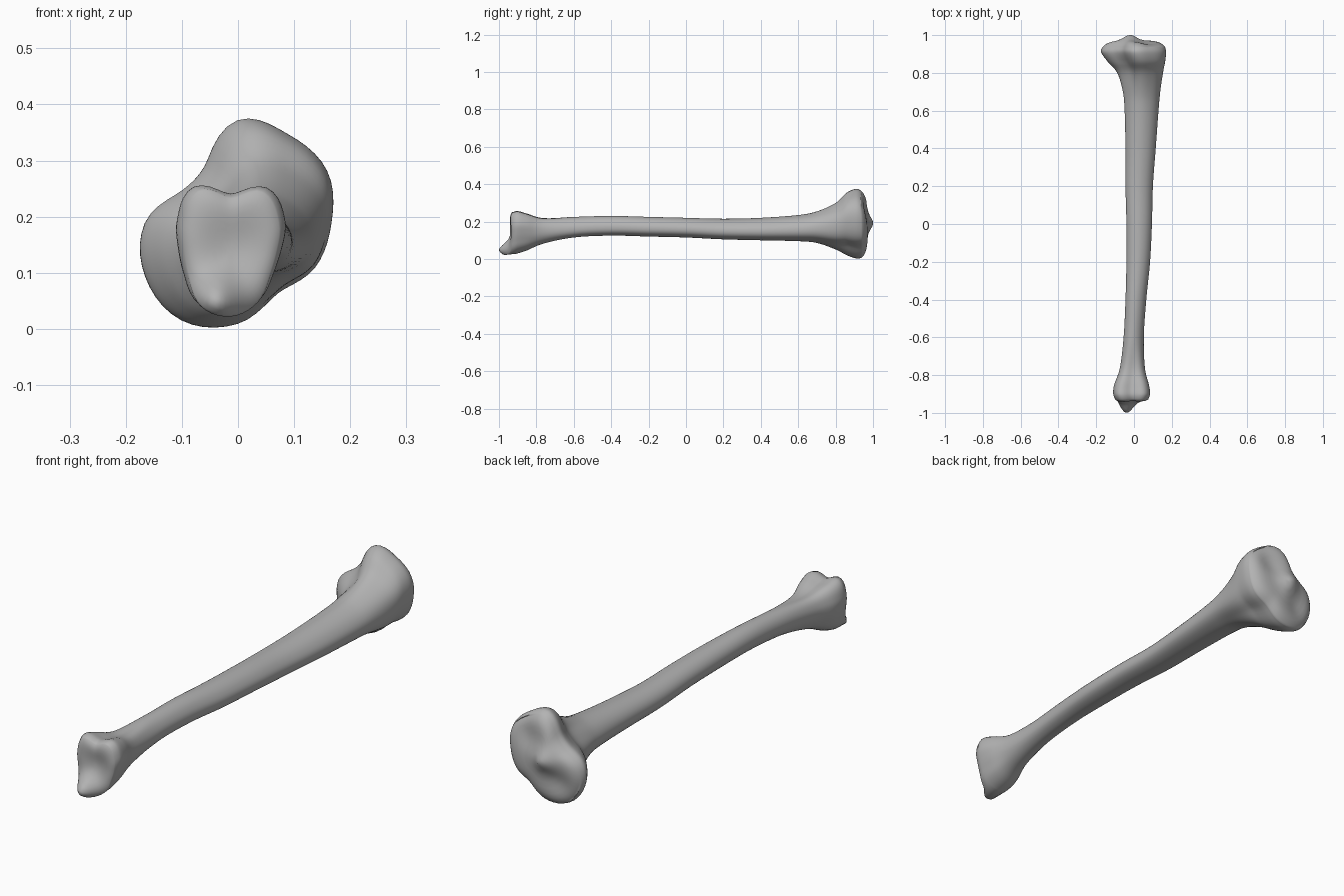
import bpy, bmesh, math

cube = bpy.data.objects.get("Cube")
if cube:
    bpy.data.objects.remove(cube, do_unlink=True)

SEGMENTS = 60
STEPS = 5

# Cross-section radii, every thirty degrees from +x towards +z
HEAD = [.168, .185, .182, .183, .117, .115, .165, .19, .2, .18, .145, .16]
SHAFT = [1, .93, .93, .97, 1, 1, .98, .95, .93, .92, .97, 1.05]
ANKLE = [.09, .11, .128, .1, .13, .108, .092, .095, .115, .117, .105, .088]

# Stations: y, x min, x max, z min, z max, blend (-1 ankle, 0 shaft, 1 head)
STATIONS = [
    (-.93, -.1, .076, .022, .25, -1),
    (-.9, -.11, .085, .03, .256, -1),
    (-.85, -.105, .08, .046, .243, -.9),
    (-.76, -.075, .06, .083, .22, -.5),
    (-.6, -.055, .052, .115, .225, 0),
    (-.4, -.045, .065, .125, .23, 0),
    (-.2, -.04, .085, .12, .225, 0),
    (0, -.04, .095, .115, .22, 0),
    (.2, -.045, .1, .105, .215, 0),
    (.4, -.045, .115, .1, .22, 0),
    (.6, -.05, .13, .095, .235, .1),
    (.7, -.06, .14, .085, .255, .3),
    (.8, -.09, .155, .05, .3, .7),
    (.86, -.14, .165, .02, .355, 1),
    (.91, -.174, .17, .003, .375, 1),
    (.94, -.165, .164, .006, .362, 1),
]


def hermite(p0, p1, p2, p3, t):
    return p1 + .5 * t * (p2 - p0 + t * (2 * p0 - 5 * p1 + 4 * p2 - p3
                                         + t * (3 * (p1 - p2) + p3 - p0)))


def unit_outline(radii):
    """Smooth closed outline, fitted to the square from 0 to 1."""
    n, pts = len(radii), []
    for i in range(SEGMENTS):
        k, t = divmod(i * n / SEGMENTS, 1)
        r = hermite(*[radii[(int(k) + d) % n] for d in (-1, 0, 1, 2)], t)
        a = i * math.tau / SEGMENTS
        pts.append((r * math.cos(a), r * math.sin(a)))
    lo = [min(p[c] for p in pts) for c in (0, 1)]
    hi = [max(p[c] for p in pts) for c in (0, 1)]
    return [tuple((p[c] - lo[c]) / (hi[c] - lo[c]) for c in (0, 1)) for p in pts]


head, shaft, ankle = map(unit_outline, (HEAD, SHAFT, ANKLE))


def section(station):
    y, x0, x1, z0, z1, blend = station
    end, w = (head if blend > 0 else ankle), min(abs(blend), 1)
    ring = []
    for s, e in zip(shaft, end):
        u, v = (s[c] + (e[c] - s[c]) * w for c in (0, 1))
        ring.append((x0 + (x1 - x0) * u, y, z0 + (z1 - z0) * v))
    return ring


def bump(x, z, cx, cz, size):
    return math.exp(-((x - cx) ** 2 + (z - cz) ** 2) / size ** 2)


def knee_face(x, z, s):
    """Rounded rim, central spine and two shallow dishes."""
    return (.972 - .032 * s ** 6 + .03 * bump(x, z, -.02, .19, .045)
            - .018 * bump(x, z, .07, .27, .06) - .018 * bump(x, z, -.08, .1, .06))


def ankle_face(x, z, s):
    """Hollow joint face with a projecting lower lobe."""
    return (-.945 + .015 * s ** 6 + .015 * bump(x, z, 0, .15, .06)
            - .06 * bump(x, z, -.04, .045, .045))


def cap_rings(ring, face):
    """Concentric rings that close one end of the bone."""
    cx = sum(p[0] for p in ring) / SEGMENTS
    cz = sum(p[2] for p in ring) / SEGMENTS
    out = []
    for s in (1, .97, .92, .85, .75, .62, .48, .34, .2, .08):
        flat = [(cx + (p[0] - cx) * s, cz + (p[2] - cz) * s) for p in ring]
        out.append([(x, face(x, z, s), z) for x, z in flat])
    return out


# Loft sections along the bone
last = len(STATIONS) - 1
body = []
for i in range(last):
    four = [STATIONS[min(max(i + d, 0), last)] for d in (-1, 0, 1, 2)]
    for step in range(STEPS):
        t = step / STEPS
        body.append(section([hermite(*values, t) for values in zip(*four)]))
body.append(section(STATIONS[last]))

# The first and last sections become the rims of the joint faces
rings = (cap_rings(body[0], ankle_face)[::-1] + body[STEPS - 1:-1]
         + cap_rings(body[-1], knee_face))

bm = bmesh.new()
loops = [[bm.verts.new(p) for p in ring] for ring in rings]
for a, b in zip(loops, loops[1:]):
    for j in range(SEGMENTS):
        k = (j + 1) % SEGMENTS
        bm.faces.new((a[j], a[k], b[k], b[j]))
bm.faces.new(loops[0])
bm.faces.new(loops[-1])
bmesh.ops.recalc_face_normals(bm, faces=bm.faces)
mesh = bpy.data.meshes.new("shin_bone")
bm.to_mesh(mesh)
bm.free()

# Bone colour
grey = bpy.data.materials.new("bone_grey")
grey.use_nodes = True
colour = (.45, .45, .45, 1)
grey.diffuse_color = colour
grey.node_tree.nodes["Principled BSDF"].inputs["Base Color"].default_value = colour
mesh.materials.append(grey)

bone = bpy.data.objects.new("shin_bone", mesh)
bpy.context.collection.objects.link(bone)
bpy.context.view_layer.objects.active = bone
bone.select_set(True)
bpy.ops.object.shade_smooth_by_angle(angle=math.radians(50))
